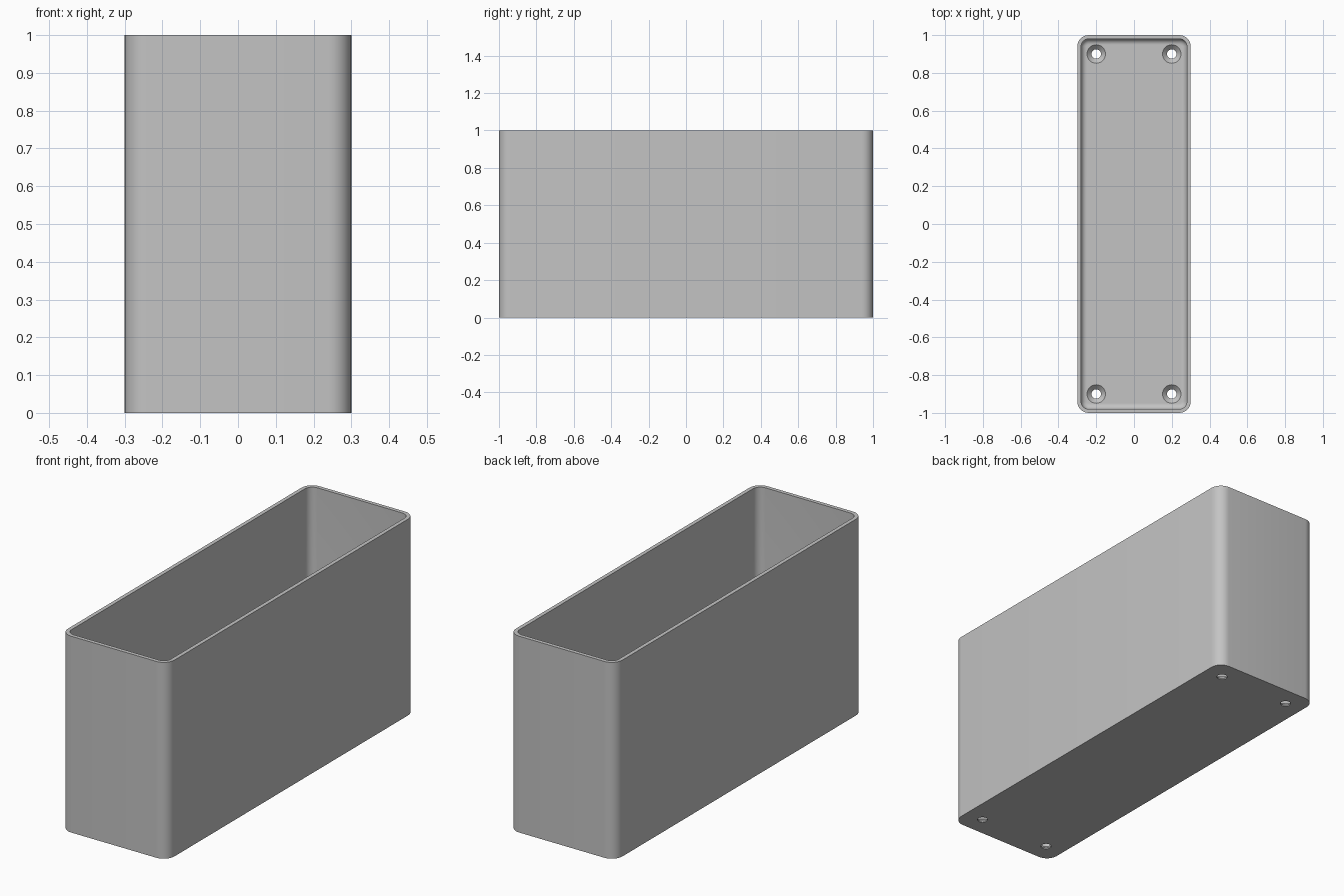
import bpy, bmesh, math

if "Cube" in bpy.data.objects:
    bpy.data.objects.remove(bpy.data.objects["Cube"])

HALF_X, HALF_Y, HEIGHT = 0.3, 1.0, 1.0
WALL, FLOOR, CORNER, FILLET = 0.02, 0.03, 0.06, 0.03
STEPS = 8

grey = bpy.data.materials.new("plain grey")
grey.use_nodes = True
colour = (0.55, 0.55, 0.55, 1)
grey.diffuse_color = colour
grey.node_tree.nodes["Principled BSDF"].inputs["Base Color"].default_value = colour


def make_object(name, bm):
    bmesh.ops.recalc_face_normals(bm, faces=bm.faces[:])
    mesh = bpy.data.meshes.new(name)
    bm.to_mesh(mesh)
    bm.free()
    mesh.materials.append(grey)
    obj = bpy.data.objects.new(name, mesh)
    bpy.context.collection.objects.link(obj)
    return obj


def rounded_ring(bm, inset, z):
    """Rounded rectangle drawn inward from the outer outline."""
    r = CORNER - inset
    ring = []
    for quarter, (sx, sy) in enumerate([(1, 1), (-1, 1), (-1, -1), (1, -1)]):
        for i in range(STEPS + 1):
            a = (quarter + i / STEPS) * math.pi / 2
            ring.append(bm.verts.new((sx * (HALF_X - CORNER) + r * math.cos(a),
                                      sy * (HALF_Y - CORNER) + r * math.sin(a), z)))
    return ring


def round_ring(bm, centre, r, z, sides=32):
    return [bm.verts.new((centre[0] + r * math.cos(math.tau * i / sides),
                          centre[1] + r * math.sin(math.tau * i / sides), z))
            for i in range(sides)]


def loft(bm, rings):
    """Skin successive rings and cap both ends."""
    for a, b in zip(rings, rings[1:]):
        for i in range(len(a)):
            j = (i + 1) % len(a)
            bm.faces.new((a[i], a[j], b[j], b[i]))
    bm.faces.new(rings[0])
    bm.faces.new(rings[-1])


# Open box: outer wall, rim, inner wall, filleted floor edge
bm = bmesh.new()
profile = [(0, 0), (0, HEIGHT), (WALL, HEIGHT)]
for i in range(STEPS + 1):
    a = i / STEPS * math.pi / 2
    profile.append((WALL + FILLET * (1 - math.cos(a)),
                    FLOOR + FILLET * (1 - math.sin(a))))
loft(bm, [rounded_ring(bm, inset, z) for inset, z in profile])
box = make_object("open_box", bm)

# Countersunk screw holes near the floor corners
bm = bmesh.new()
for sx in (-1, 1):
    for sy in (-1, 1):
        centre = (sx * 0.2, sy * 0.9)
        steps = [(0.025, -0.05), (0.025, FLOOR - 0.024),
                 (0.049, FLOOR), (0.049, FLOOR + 0.05)]
        loft(bm, [round_ring(bm, centre, r, z) for r, z in steps])
cutter = make_object("screw_hole_cutter", bm)
cutter.hide_render = True

cut = box.modifiers.new("screw holes", "BOOLEAN")
cut.operation = "DIFFERENCE"
cut.solver = "EXACT"
cut.object = cutter

bpy.ops.object.select_all(action="DESELECT")
box.select_set(True)
bpy.context.view_layer.objects.active = box
bpy.ops.object.modifier_apply(modifier=cut.name)
bpy.data.objects.remove(cutter)
bpy.ops.object.shade_smooth_by_angle(angle=math.radians(30))
